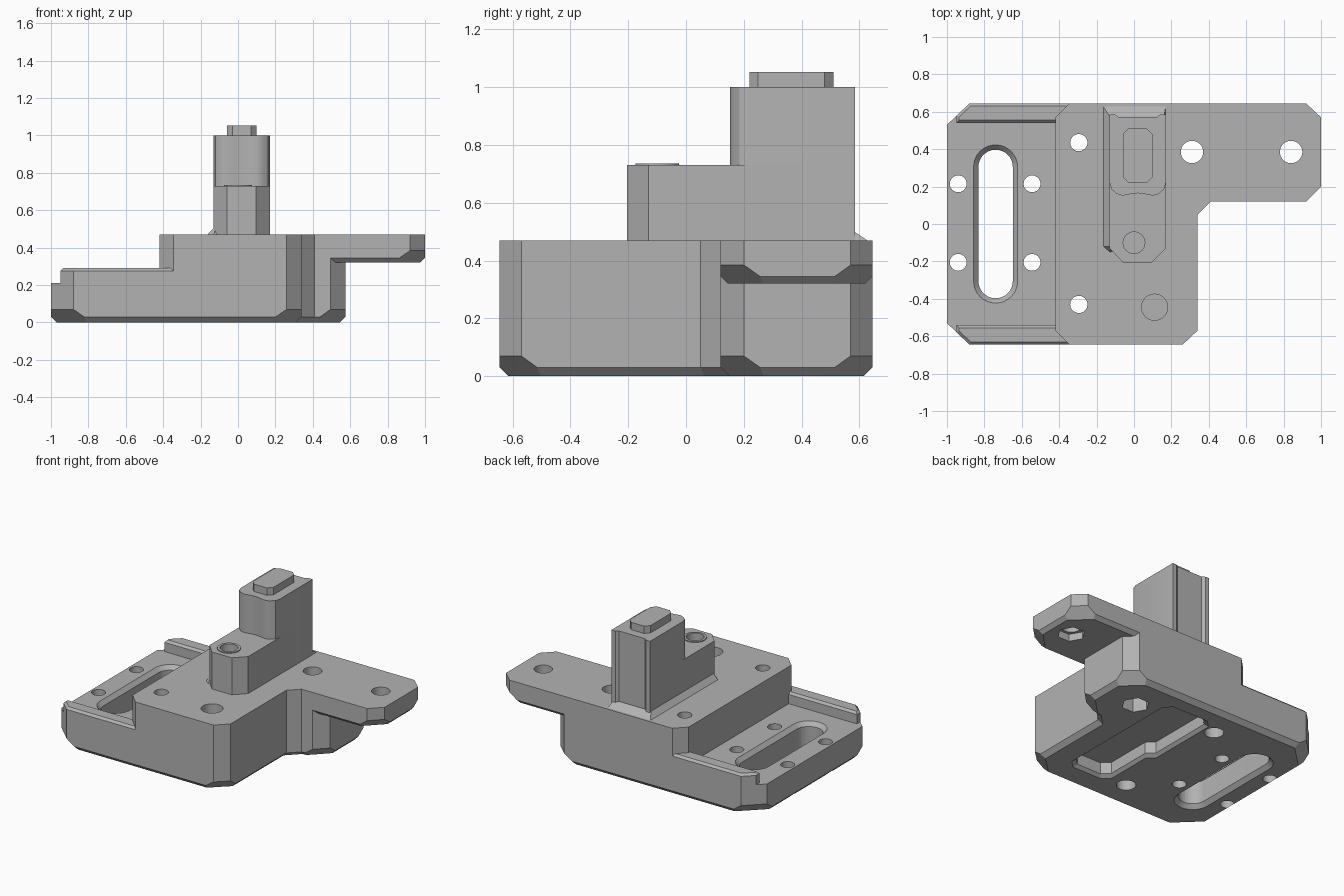
import bpy
import bmesh
import math
from mathutils import Vector

cube = bpy.data.objects.get("Cube")
if cube:
    bpy.data.objects.remove(cube, do_unlink=True)

grey = bpy.data.materials.new("plain grey")
grey.use_nodes = True
COLOUR = (0.45, 0.45, 0.45, 1)
grey.diffuse_color = COLOUR
grey.node_tree.nodes["Principled BSDF"].inputs["Base Color"].default_value = COLOUR


def loft(name, low, high, z0, z1, bottom=0, corner=0, top=0):
    """Solid between two counter-clockwise outlines, with optional 45 degree edge cuts."""
    bm = bmesh.new()
    a = [bm.verts.new((x, y, z0)) for x, y in low]
    b = [bm.verts.new((x, y, z1)) for x, y in high]
    n = len(a)
    bm.faces.new(a[::-1])
    bm.faces.new(b)
    for i in range(n):
        j = (i + 1) % n
        bm.faces.new((a[i], a[j], b[j], b[i]))
    for i in range(n):
        p, q = Vector(low[i]), Vector(low[(i + 1) % n])
        e = (q - p).normalized()
        size = corner if corner and (q - p).length < 0.2 else bottom
        for cut, z, side in ((size, z0 + size, -1), (top, z1 - top, 1)):
            if cut:
                r = bmesh.ops.bisect_plane(
                    bm, geom=bm.verts[:] + bm.edges[:] + bm.faces[:], dist=1e-5,
                    plane_co=(p.x, p.y, z), plane_no=(e.y, -e.x, side), clear_outer=True)
                edges = [g for g in r["geom_cut"] if isinstance(g, bmesh.types.BMEdge)]
                bmesh.ops.holes_fill(bm, edges=edges)
    bmesh.ops.recalc_face_normals(bm, faces=bm.faces[:])
    mesh = bpy.data.meshes.new(name)
    bm.to_mesh(mesh)
    bm.free()
    mesh.materials.append(grey)
    obj = bpy.data.objects.new(name, mesh)
    bpy.context.collection.objects.link(obj)
    return obj


def prism(name, pts, z0, z1, **cuts):
    return loft(name, pts, pts, z0, z1, **cuts)


def combine(target, other, operation):
    mod = target.modifiers.new("combine", "BOOLEAN")
    mod.operation = operation
    mod.solver = "EXACT"
    mod.object = other
    bpy.context.view_layer.objects.active = target
    bpy.ops.object.modifier_apply(modifier=mod.name)
    bpy.data.objects.remove(other, do_unlink=True)


def circle(x, y, r, n=32):
    return [(x + r * math.cos(math.tau * i / n), y + r * math.sin(math.tau * i / n))
            for i in range(n)]


def slot(x, y, half, r, n=16):
    """Upright stadium outline."""
    arc = [math.pi * i / n for i in range(n + 1)]
    return ([(x + r * math.cos(t), y + half + r * math.sin(t)) for t in arc]
            + [(x - r * math.cos(t), y - half - r * math.sin(t)) for t in arc])


def rect(x0, y0, x1, y1, c=0.0):
    """Rectangle with clipped corners."""
    if not c:
        return [(x0, y0), (x1, y0), (x1, y1), (x0, y1)]
    return [(x0 + c, y0), (x1 - c, y0), (x1, y0 + c), (x1, y1 - c),
            (x1 - c, y1), (x0 + c, y1), (x0, y1 - c), (x0, y0 + c)]


def drill(target, pts, z0, z1):
    combine(target, prism("cutter", pts, z0, z1), "DIFFERENCE")


def drill_loft(target, low, high, z0, z1):
    combine(target, loft("cutter", low, high, z0, z1), "DIFFERENCE")


# Base plate: low shelf, raised middle, rear block, corner web and flange
W, TOP = 0.645, 0.47
base = prism("base_plate", [(-0.88, -W), (0.26, -W), (0.34, -0.57), (0.34, W),
                            (-0.88, W), (-1, 0.53), (-1, -0.53)],
             0, 0.21, bottom=0.03, corner=0.07)
raised = [(-0.345, -W), (0.26, -W), (0.34, -0.57), (0.34, W),
          (-0.345, W), (-0.42, 0.57), (-0.42, -0.57)]
combine(base, prism("raised_block", raised, 0.1, TOP), "UNION")
rear = [(0, 0.12), (0.495, 0.12), (0.575, 0.2), (0.575, 0.57), (0.495, W), (0, W)]
combine(base, prism("rear_block", rear, 0, TOP - 0.05, bottom=0.03, corner=0.07), "UNION")
web = [(0.24, -0.05), (0.46, 0.17), (0.3, 0.33), (0.08, 0.11)]
combine(base, prism("corner_web", web, 0, TOP, bottom=0.03), "UNION")
flange = [(0.2, 0.12), (0.92, 0.12), (1, 0.2), (1, 0.57), (0.92, W), (0.2, W)]
combine(base, prism("flange", flange, 0.32, TOP, bottom=0.025, corner=0.065), "UNION")

# Guide rails along both sides of the shelf
rail = [(-0.95, 0.54), (-0.3, 0.54), (-0.3, W), (-0.88, W), (-0.95, 0.578)]
mirrored = [(x, -y) for x, y in reversed(rail)]
for pts in (rail, mirrored):
    combine(base, prism("rail", pts, 0.1, 0.29, top=0.015), "UNION")

# Long slot with bevelled rims
drill(base, slot(-0.74, 0, 0.305, 0.092), -0.1, 0.4)
wide, narrow = slot(-0.74, 0, 0.305, 0.118), slot(-0.74, 0, 0.305, 0.09)
drill_loft(base, narrow, wide, 0.18, 0.2101)
drill_loft(base, wide, narrow, -0.0001, 0.03)

# Screw holes through the shelf and the raised block
for y in (0.215, -0.205):
    for x in (-0.94, -0.545):
        drill(base, circle(x, y, 0.045), -0.1, 0.6)
for y in (0.435, -0.43):
    drill(base, circle(-0.295, y, 0.046), -0.1, 0.6)
    drill(base, circle(-0.295, y, 0.062), -0.1, 0.15)

# Flange bolt holes with hexagonal recesses below, and a blind socket
for x, z in ((0.31, 0.1), (0.84, 0.37)):
    drill(base, circle(x, 0.385, 0.06), -0.1, 0.6)
    drill(base, circle(x, 0.385, 0.09, 6), -0.1, z)
drill(base, circle(0.11, -0.445, 0.07), 0.35, 0.6)

# Stepped shallow pocket underneath with a bevelled rim
for x0, y0 in ((-0.15, -0.45), (-0.2, -0.07)):
    inner = rect(x0, y0, 0.14, 0.5, 0.05)
    outer = rect(x0 - 0.02, y0 - 0.02, 0.16, 0.52, 0.05)
    drill(base, inner, -0.1, 0.1)
    drill_loft(base, outer, inner, -0.0001, 0.02)

# Post: low front step and tall rear column with a waved front
L, R, BACK = -0.13, 0.17, 0.585
step = prism("post_step", [(-0.06, -0.205), (0.095, -0.205), (R, -0.13), (R, 0.4),
                           (L, 0.4), (L, -0.13)], TOP - 0.05, 0.73)
drill(step, circle(0, -0.1, 0.06), 0.6, 0.8)
wave = [(L, 0.22), (-0.12, 0.185), (-0.09, 0.16), (-0.06, 0.152), (-0.02, 0.16), (0.02, 0.165),
        (0.06, 0.16), (0.1, 0.152), (0.13, 0.16), (0.16, 0.185), (R, 0.22)]
back = [(R, BACK), (0.14, BACK), (0.12, 0.57), (-0.08, 0.57), (-0.1, BACK), (L, BACK)]
column = prism("post_column", wave + back, TOP - 0.05, 1.0)
nub = prism("post_nub", rect(-0.06, 0.22, 0.1, 0.51, 0.03), 0.98, 1.052)
foot = loft("post_foot",
            [(-0.165, -0.12), (L, -0.15), (R, -0.1), (R, 0.63), (-0.165, 0.63)],
            [(L, -0.12), (-0.12, -0.13), (0.16, -0.1), (0.16, 0.575), (L, 0.575)],
            TOP - 0.002, 0.505)
ring = prism("socket_ring", circle(0, -0.1, 0.075), 0.72, 0.736)
drill(ring, circle(0, -0.1, 0.058), 0.6, 0.8)

# Smooth the round walls and keep crisp edges
bpy.ops.object.select_all(action="DESELECT")
for obj in (base, step, column, nub, foot, ring):
    obj.select_set(True)
bpy.context.view_layer.objects.active = base
bpy.ops.object.shade_smooth_by_angle(angle=math.radians(28))
